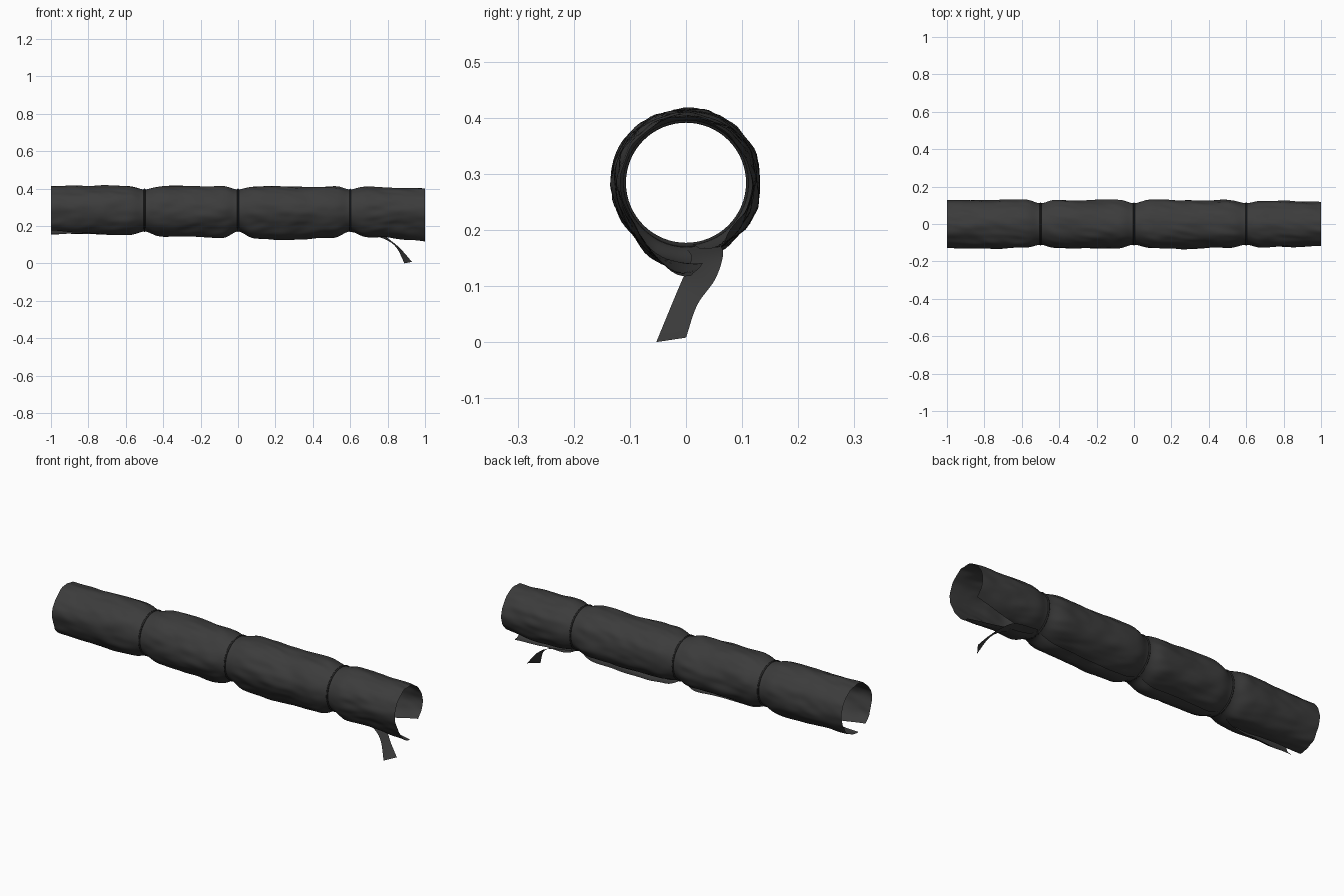
import bpy, bmesh
from math import sin, cos, pi, exp
from mathutils import Vector, noise

if "Cube" in bpy.data.objects:
    bpy.data.objects.remove(bpy.data.objects["Cube"])

AXIS_Z = 0.284
TIES = (-0.5, 0.0, 0.6)


def make_material(name, value):
    m = bpy.data.materials.new(name)
    m.use_nodes = True
    color = (value, value, value, 1)
    m.diffuse_color = color
    m.node_tree.nodes["Principled BSDF"].inputs["Base Color"].default_value = color
    return m


cloth = make_material("charcoal cloth", 0.045)
cord = make_material("dark cord", 0.022)


def lerp_table(x, table):
    for (x0, v0), (x1, v1) in zip(table, table[1:]):
        if x <= x1:
            return v0 + (v1 - v0) * (x - x0) / (x1 - x0)
    return table[-1][1]


def grid_object(name, rows, mat):
    """Turn rows of points into a smooth sheet."""
    bm = bmesh.new()
    grid = [[bm.verts.new(p) for p in row] for row in rows]
    for a, b in zip(grid, grid[1:]):
        for i in range(len(a) - 1):
            bm.faces.new((a[i], a[i + 1], b[i + 1], b[i]))
    for f in bm.faces:
        f.smooth = True
    mesh = bpy.data.meshes.new(name)
    bm.to_mesh(mesh)
    bm.free()
    mesh.materials.append(mat)
    obj = bpy.data.objects.new(name, mesh)
    bpy.context.collection.objects.link(obj)
    return obj


# Seam edges as angles from straight down, positive towards the back
FRONT_EDGE = ((-1, -0.6), (-0.6, -0.1), (-0.5, 0.2), (0.6, 0.35), (1, 0.05))
BACK_EDGE = ((-1, -0.1), (-0.5, -0.2), (0.5, -0.1), (0.7, 0.3), (1, 0.75))
DROOP = ((-1, 0.0), (-0.5, 0.004), (-0.25, 0.012), (0.2, 0.022), (0.8, 0.018), (1, 0.046))
FULLNESS = ((-1, 0.016), (-0.65, 0.021), (-0.2, 0.018), (0.5, 0.018), (0.8, 0.013), (1, 0.004))


def sleeve_point(x, t):
    front = lerp_table(x, FRONT_EDGE)
    back = lerp_table(x, BACK_EDGE)
    ang = back + (2 * pi + front - back) * t
    gap = min(abs(x - c) for c in TIES)
    puff = 1 - exp(-(gap / 0.05) ** 2)
    # Broad lumps plus finer slanted wrinkles, held flat at each tie
    c, s = cos(ang), sin(ang)
    lump = noise.noise(Vector((x * 4, s * 1.4, c * 1.4)))
    fold = noise.noise(Vector((x * 11 + s * 2, s * 3.5, c * 3.5 + 7)))
    r = 0.111 + puff * (lerp_table(x, FULLNESS) + 0.008 * lump + 0.005 * fold)
    # The front flap lies over the back one and hangs away from the tube
    k = max(0.0, min(1.0, (ang - (2 * pi - 1.0)) / 1.0))
    k = k * k * (3 - 2 * k)
    r += k * (0.003 + puff * lerp_table(x, DROOP))
    return Vector((x, r * s, AXIS_Z - r * c))


# Wrapped cloth sleeve, open along the bottom seam
NX, NT = 200, 80
grid_object("cloth_sleeve",
            [[sleeve_point(-1 + 2 * i / NX, j / NT) for j in range(NT + 1)]
             for i in range(NX + 1)], cloth)

# Cords that pinch the sleeve
for x, label in zip(TIES, ("right", "middle", "left")):
    bpy.ops.mesh.primitive_torus_add(major_radius=0.1115, minor_radius=0.0045,
                                     major_segments=64, minor_segments=8,
                                     location=(x, 0, AXIS_Z), rotation=(0, pi / 2, 0))
    tie = bpy.context.object
    tie.name = label + "_tie_cord"
    tie.data.materials.append(cord)
    bpy.ops.object.shade_smooth()


# Loose strap hanging below the left end
def smooth_path(points, steps=8):
    pts = [Vector(p) for p in points]
    pts = [2 * pts[0] - pts[1]] + pts + [2 * pts[-1] - pts[-2]]
    out = []
    for a, b, c, d in zip(pts, pts[1:], pts[2:], pts[3:]):
        for i in range(steps):
            t = i / steps
            out.append(0.5 * (2 * b + (c - a) * t + (2 * a - 5 * b + 4 * c - d) * t ** 2
                              + (3 * b - a - 3 * c + d) * t ** 3))
    return out + [pts[-2]]


front_side = smooth_path([(0.60, 0.0, 0.168), (0.72, 0.01, 0.15), (0.80, -0.002, 0.122),
                          (0.85, -0.02, 0.08), (0.89, -0.053, 0.0)])
back_side = smooth_path([(0.62, 0.06, 0.178), (0.76, 0.066, 0.155), (0.83, 0.052, 0.112),
                         (0.88, 0.02, 0.066), (0.93, 0.0, 0.008)])
grid_object("hanging_strap",
            [[a.lerp(b, j / 4) for j in range(5)] for a, b in zip(front_side, back_side)], cloth)
